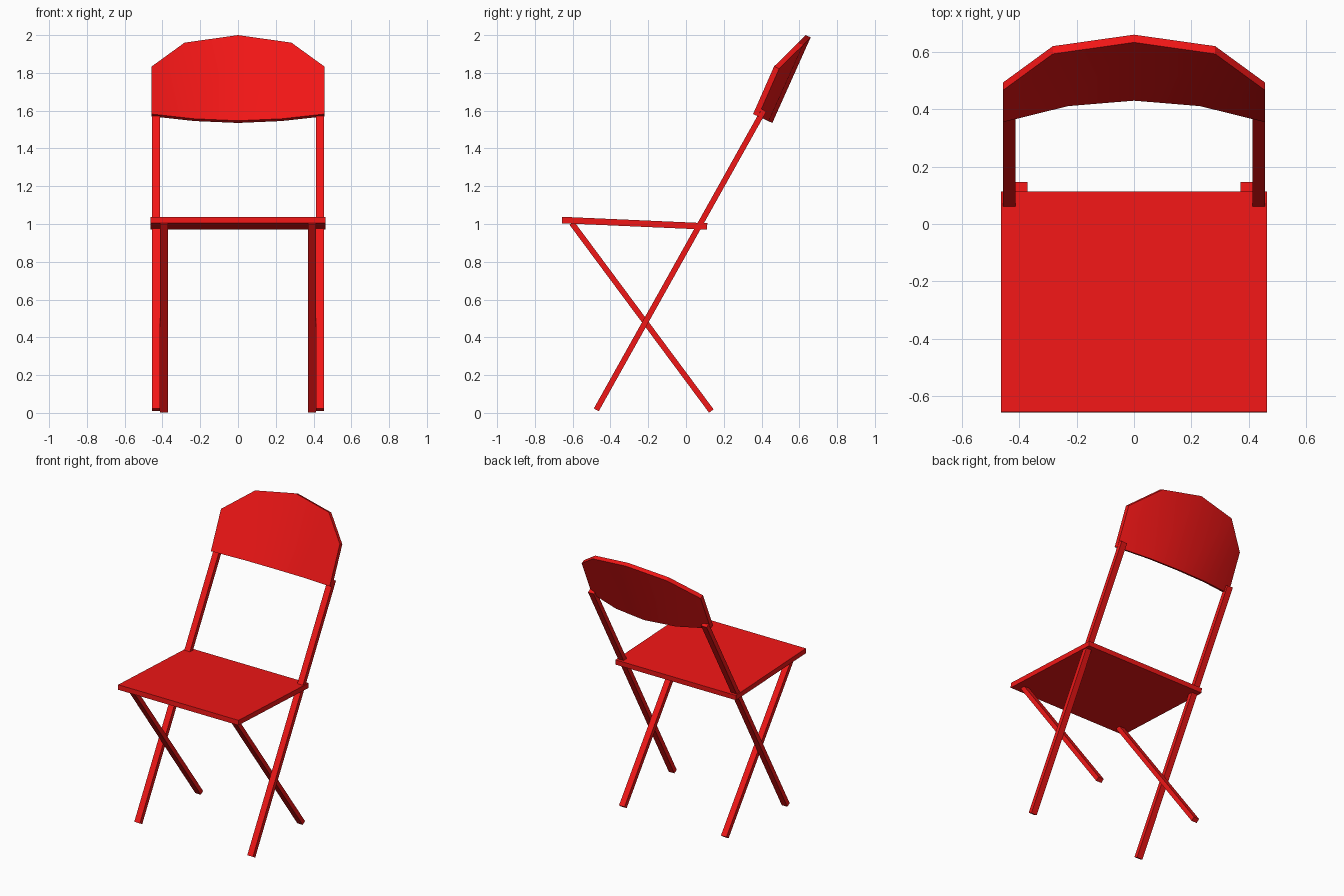
import bpy
from mathutils import Vector

if "Cube" in bpy.data.objects:
    bpy.data.objects.remove(bpy.data.objects["Cube"])

red = bpy.data.materials.new("red_paint")
red.diffuse_color = (0.88, 0.008, 0.008, 1)
red.use_nodes = True
red.node_tree.nodes["Principled BSDF"].inputs["Base Color"].default_value = red.diffuse_color


def make(name, verts, faces, mirror=False):
    me = bpy.data.meshes.new(name)
    me.from_pydata(verts, [], faces)
    me.materials.append(red)
    ob = bpy.data.objects.new(name, me)
    bpy.context.collection.objects.link(ob)
    if mirror:
        ob.modifiers.new("mirror", 'MIRROR')
    return ob


def bar(name, start, end, thick, x0, x1, mirror=False):
    """Rectangular bar running from start to end in the side (y, z) plane."""
    a, b = Vector(start), Vector(end)
    d = (b - a).normalized()
    n = Vector((-d.y, d.x)) * thick / 2
    side = [a - n, b - n, b + n, a + n]
    verts = [(x, p.x, p.y) for x in (x0, x1) for p in side]
    faces = [(3, 2, 1, 0), (4, 5, 6, 7)]
    faces += [(i, (i + 1) % 4, (i + 1) % 4 + 4, i + 4) for i in range(4)]
    return make(name, verts, faces, mirror)


# Seat, tipped slightly down towards the back
bar("seat", (-0.656, 1.021), (0.112, 0.987), 0.034, -0.463, 0.463)

# Long legs that carry the backrest, and short crossing legs
bar("long_legs", (-0.475, 0.016), (0.412, 1.602), 0.03, 0.413, 0.456, True)
bar("short_legs", (0.134, 0.01), (-0.605, 1.005), 0.03, 0.371, 0.413, True)

# Backrest: curved plate, half outline as (x, y, z) from centre to side
bottom = [(0, 0.430, 1.547), (0.23, 0.411, 1.557), (0.457, 0.355, 1.582)]
top = [(0, 0.633, 2.0), (0.283, 0.593, 1.96), (0.457, 0.466, 1.834)]


def full(half):
    return [(-x, y, z) for x, y, z in half[:0:-1]] + half


front = full(bottom) + full(top)
back = [(x, y + 0.027, z - 0.012) for x, y, z in front]
faces = []
for i in range(4):
    faces += [(i, i + 1, i + 6, i + 5), (i + 11, i + 10, i + 15, i + 16),
              (i + 1, i, i + 10, i + 11), (i + 5, i + 6, i + 16, i + 15)]
faces += [(0, 5, 15, 10), (9, 4, 14, 19)]
backrest = make("backrest", front + back, faces)
bpy.context.view_layer.objects.active = backrest
backrest.select_set(True)
bpy.ops.object.shade_smooth_by_angle(angle=0.5)
